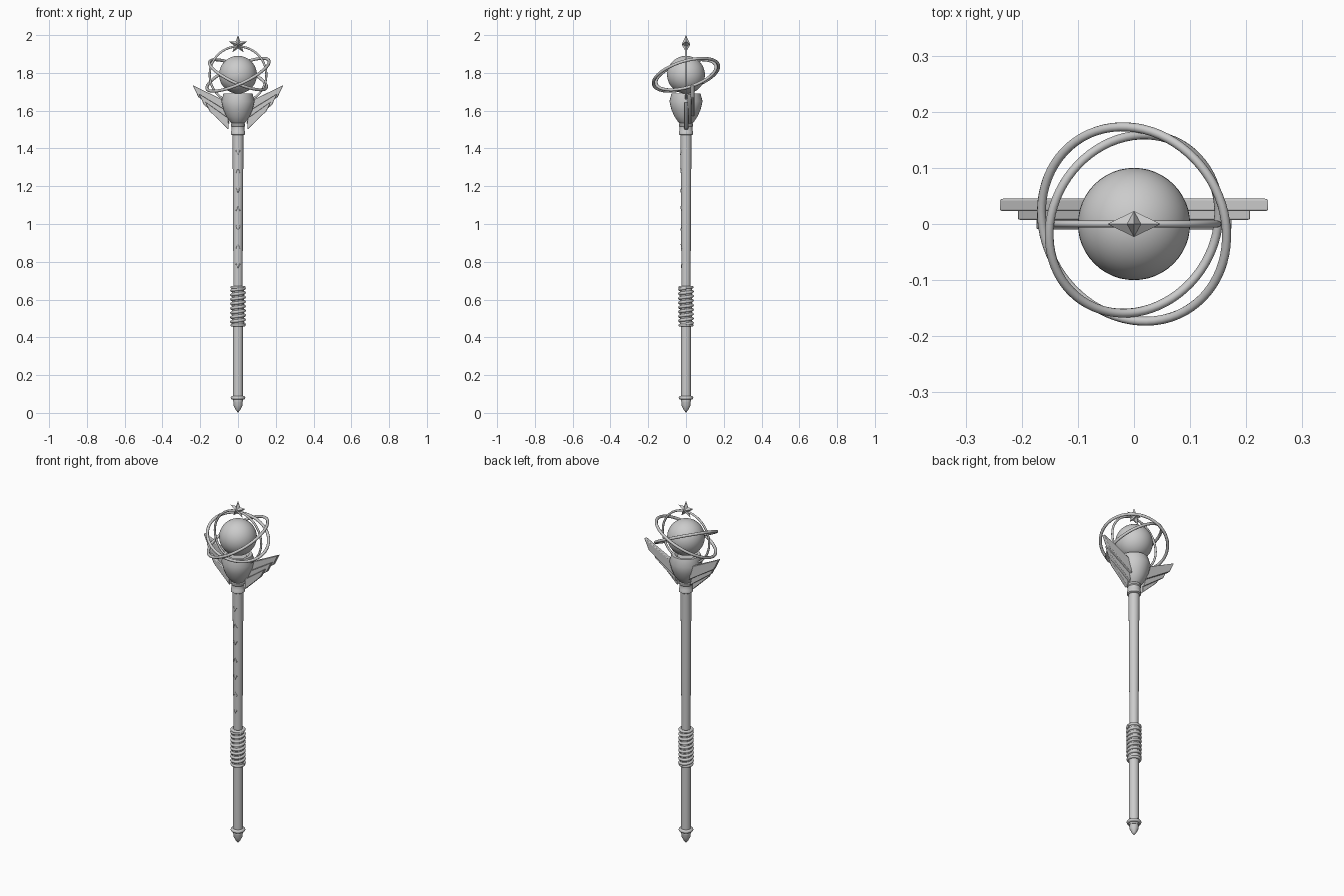
import bpy, bmesh
from math import pi, sin, cos, radians
from mathutils import Vector, Matrix

if "Cube" in bpy.data.objects:
    bpy.data.objects.remove(bpy.data.objects["Cube"])

ORB_Z = 1.79


def finish(name, bm, angle=35):
    bmesh.ops.recalc_face_normals(bm, faces=bm.faces)
    me = bpy.data.meshes.new(name)
    bm.to_mesh(me)
    bm.free()
    ob = bpy.data.objects.new(name, me)
    bpy.context.collection.objects.link(ob)
    if angle:
        bpy.ops.object.select_all(action='DESELECT')
        ob.select_set(True)
        bpy.context.view_layer.objects.active = ob
        bpy.ops.object.shade_smooth_by_angle(angle=radians(angle))
    return ob


def lathe(name, profile, n=32):
    """Spin (radius, z) points about the z axis."""
    bm = bmesh.new()
    rows = []
    for r, z in profile:
        if r == 0:
            rows.append([bm.verts.new((0, 0, z))] * n)
        else:
            rows.append([bm.verts.new((r * cos(2 * pi * i / n), r * sin(2 * pi * i / n), z))
                         for i in range(n)])
    for a, b in zip(rows, rows[1:]):
        for i in range(n):
            j = (i + 1) % n
            bm.faces.new(list(dict.fromkeys((a[i], a[j], b[j], b[i]))))
    for row in (rows[0], rows[-1]):
        if row[0] is not row[1]:
            bm.faces.new(row)
    return finish(name, bm)


def tube(name, points, radius, closed=False, sides=10):
    """Sweep a round section along a list of points."""
    cu = bpy.data.curves.new(name, 'CURVE')
    cu.dimensions = '3D'
    cu.bevel_depth = radius
    cu.bevel_resolution = max(1, sides // 2 - 2)
    cu.use_fill_caps = True
    sp = cu.splines.new('POLY')
    sp.points.add(len(points) - 1)
    for p, co in zip(sp.points, points):
        p.co = (*co, 1)
    sp.use_cyclic_u = closed
    sp.use_smooth = True
    ob = bpy.data.objects.new(name, cu)
    bpy.context.collection.objects.link(ob)
    return ob


def ring(name, radius, minor, normal, centre):
    """Ring around a centre, facing along its normal."""
    q = Vector((0, 0, 1)).rotation_difference(Vector(normal).normalized())
    pts = [Vector(centre) + q @ Vector((radius * cos(2 * pi * i / 72), radius * sin(2 * pi * i / 72), 0))
           for i in range(72)]
    return tube(name, pts, minor, True)


# Shaft, pointed foot and collars
lathe("shaft", [(0.027, 0.06), (0.027, 0.46), (0.024, 0.67), (0.029, 1.49)])
lathe("foot_tip", [(0, 0), (0.012, 0.016), (0.024, 0.04), (0.026, 0.075)], 16)
ring("foot_collar", 0.029, 0.01, (0, 0, 1), (0, 0, 0.08))
lathe("top_collar", [(0.03, 1.47), (0.038, 1.475), (0.038, 1.488), (0.034, 1.495),
                     (0.034, 1.515), (0.038, 1.52), (0.038, 1.53), (0.03, 1.537)])

# Wrapped grip
lathe("grip_core", [(0.033, 0.46), (0.033, 0.67)])
turns, steps = 8, 24
tube("grip_wrap", [(0.033 * cos(2 * pi * i / steps), 0.033 * sin(2 * pi * i / steps),
                    0.47 + 0.19 * i / (turns * steps)) for i in range(turns * steps + 1)], 0.0085)
for label, z in (("lower", 0.464), ("upper", 0.665)):
    ring("grip_band_" + label, 0.032, 0.008, (0, 0, 1), (0, 0, z))

# Small raised marks up the front of the shaft
for k in range(7):
    z = 0.78 + 0.1 * k
    y = -(0.024 + 0.005 * (z - 0.67) / 0.82) - 0.0005
    if k % 2 == 0:
        pts = [(-0.011, y + 0.003, z + 0.01), (0, y, z - 0.012), (0.011, y + 0.003, z + 0.01)]
    else:
        pts = [(-0.011, y + 0.003, z - 0.01), (0, y, z + 0.012), (0.011, y + 0.003, z - 0.01)]
    tube(f"shaft_mark_{k + 1}", pts, 0.0025, False, 6)

# Cup and orb
lathe("orb_cup", [(0.03, 1.53), (0.045, 1.545), (0.062, 1.57), (0.077, 1.605),
                  (0.088, 1.65), (0.076, 1.692), (0.06, 1.692), (0.045, 1.68)])
bm = bmesh.new()
bmesh.ops.create_uvsphere(bm, u_segments=48, v_segments=24, radius=0.1,
                          matrix=Matrix.Translation((0, 0, ORB_Z)))
finish("orb", bm, 40)

# Orbit rings: one upright, two tilted opposite ways
ring("upright_ring", 0.15, 0.006, (0, 1, 0), (0, 0, ORB_Z))
ring("outer_orbit_ring", 0.18, 0.008, (-0.4, -0.27, 0.875), (0, 0, ORB_Z))
ring("inner_orbit_ring", 0.165, 0.008, (0.4, -0.27, 0.875), (0, 0, ORB_Z))

# Faceted five-pointed star
bm = bmesh.new()
rim = []
for i in range(10):
    r = 0.05 if i % 2 == 0 else 0.021
    a = pi / 2 + i * pi / 5
    rim.append(bm.verts.new((r * cos(a), 0, 1.95 + r * sin(a))))
for y in (-0.023, 0.023):
    tip = bm.verts.new((0, y, 1.95))
    for i in range(10):
        bm.faces.new((rim[i], rim[(i + 1) % 10], tip))
finish("star", bm, 0)

# Layered wing feathers, mirrored left and right
feathers = [
    (0.034, [(0.065, 1.65), (0.24, 1.735), (0.21, 1.672), (0.05, 1.57)]),
    (0.018, [(0.06, 1.60), (0.208, 1.69), (0.18, 1.63), (0.045, 1.53)]),
    (0.001, [(0.05, 1.56), (0.175, 1.648), (0.15, 1.597), (0.05, 1.50)]),
]
for k, (y, outline) in enumerate(feathers):
    for side, s in (("right", 1), ("left", -1)):
        bm = bmesh.new()
        front = [bm.verts.new((s * x, y - 0.011, z)) for x, z in outline]
        face = bm.faces.new(front)
        ext = bmesh.ops.extrude_face_region(bm, geom=[face])
        moved = [v for v in ext["geom"] if isinstance(v, bmesh.types.BMVert)]
        bmesh.ops.translate(bm, verts=moved, vec=(0, 0.022, 0))
        ob = finish(f"wing_feather_{side}_{k + 1}", bm, 30)
        bev = ob.modifiers.new("soft_edges", 'BEVEL')
        bev.width = 0.003
        bev.segments = 2
